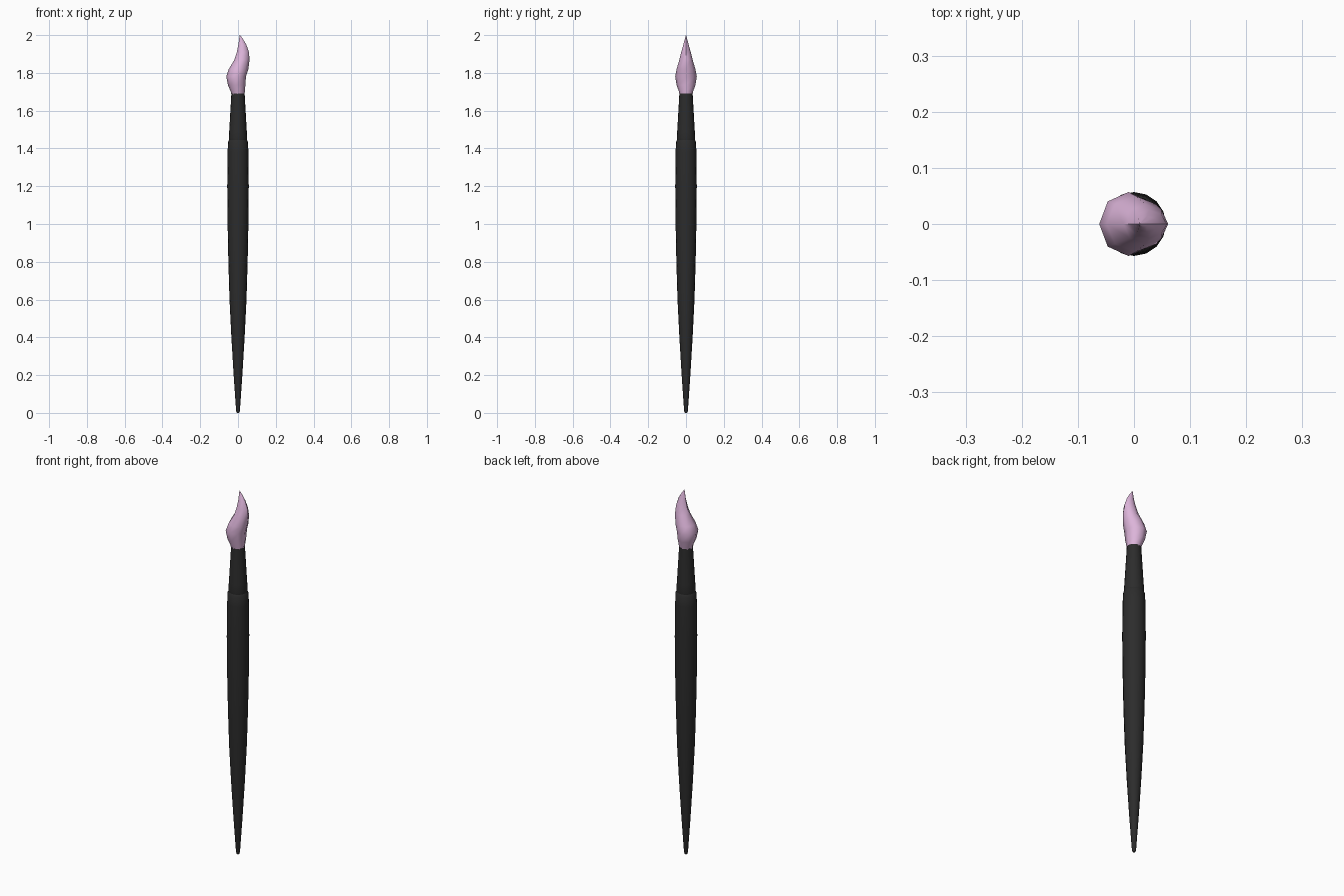
import bpy, bmesh
from math import sin, cos, pi, radians

if "Cube" in bpy.data.objects:
    bpy.data.objects.remove(bpy.data.objects["Cube"])


def material(name, rgb):
    m = bpy.data.materials.new(name)
    m.diffuse_color = (*rgb, 1)
    m.use_nodes = True
    m.node_tree.nodes["Principled BSDF"].inputs["Base Color"].default_value = m.diffuse_color
    return m


def loft(name, rings, sides, mat):
    """Skin a stack of elliptical rings (z, centre x, radius x, radius y) and cap both ends."""
    bm = bmesh.new()
    loops = [[bm.verts.new((cx + rx * cos(2 * pi * i / sides),
                            ry * sin(2 * pi * i / sides), z)) for i in range(sides)]
             for z, cx, rx, ry in rings]
    for a, b in zip(loops, loops[1:]):
        for i in range(sides):
            j = (i + 1) % sides
            bm.faces.new((a[i], a[j], b[j], b[i]))
    bm.faces.new(loops[0][::-1])
    bm.faces.new(loops[-1])
    mesh = bpy.data.meshes.new(name)
    bm.to_mesh(mesh)
    bm.free()
    mesh.materials.append(mat)
    obj = bpy.data.objects.new(name, mesh)
    bpy.context.collection.objects.link(obj)
    bpy.ops.object.select_all(action='DESELECT')
    obj.select_set(True)
    bpy.context.view_layer.objects.active = obj
    bpy.ops.object.shade_smooth_by_angle(angle=radians(50))
    return obj


def turned(name, profile, mat, sides=16):
    return loft(name, [(z, 0, r, r) for r, z in profile], sides, mat)


black = material("black_lacquer", (0.025, 0.025, 0.025))
pink = material("pink_bristle", (0.72, 0.46, 0.70))

# Long tapered handle
turned("handle", [(0.006, 0.0), (0.010, 0.01), (0.023, 0.2), (0.035, 0.4),
                  (0.045, 0.6), (0.051, 0.8), (0.055, 1.0), (0.057, 1.2),
                  (0.055, 1.38), (0.053, 1.435), (0.046, 1.448)], black)

# Ferrule narrowing towards the bristles
turned("ferrule", [(0.046, 1.44), (0.049, 1.455), (0.046, 1.5),
                   (0.035, 1.692)], black)

# Eight-sided bristle tuft with an S-shaped tip
loft("bristles", [(1.68, 0.0, 0.034, 0.034), (1.70, -0.001, 0.037, 0.037),
                  (1.735, -0.007, 0.046, 0.050), (1.78, -0.010, 0.052, 0.057),
                  (1.82, 0.003, 0.052, 0.050), (1.87, 0.021, 0.040, 0.035),
                  (1.91, 0.026, 0.032, 0.025), (1.95, 0.023, 0.021, 0.014),
                  (1.98, 0.016, 0.010, 0.006), (2.0, 0.010, 0.001, 0.001)], 8, pink)
